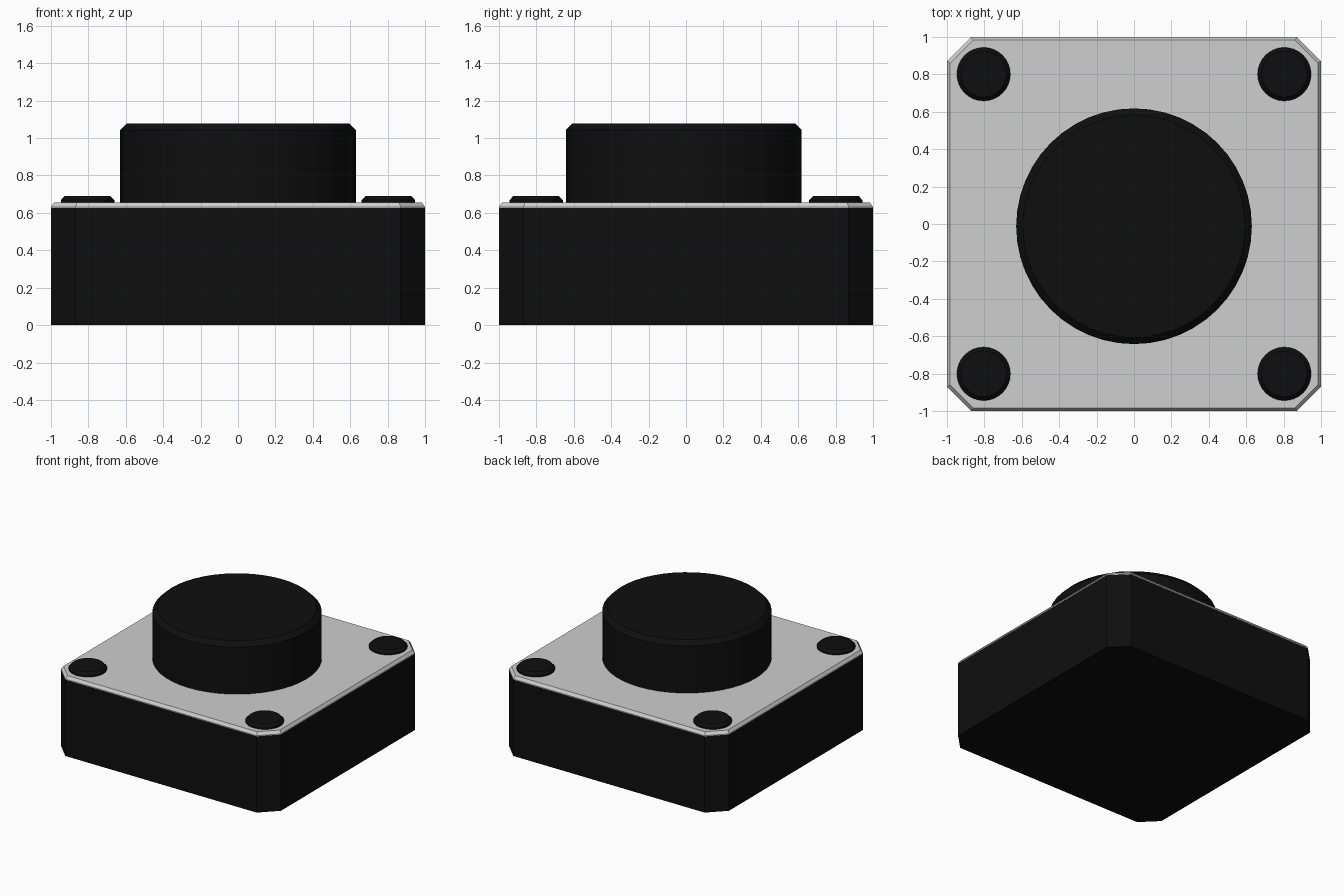
import bpy, bmesh, math

if "Cube" in bpy.data.objects:
    bpy.data.objects.remove(bpy.data.objects["Cube"])


def material(name, value):
    m = bpy.data.materials.new(name)
    m.diffuse_color = (value, value, value, 1)
    m.use_nodes = True
    m.node_tree.nodes["Principled BSDF"].inputs["Base Color"].default_value = m.diffuse_color
    return m


BLACK = material("black plastic", 0.0045)
GREY = material("light grey metal", 0.62)


def loft(name, rings, mat):
    """Solid from stacked rings of (x, y, z) points, capped at both ends."""
    bm = bmesh.new()
    loops = [[bm.verts.new(p) for p in ring] for ring in rings]
    n = len(loops[0])
    for a, b in zip(loops, loops[1:]):
        for i in range(n):
            j = (i + 1) % n
            bm.faces.new((a[i], a[j], b[j], b[i]))
    bm.faces.new(loops[0][::-1])
    bm.faces.new(loops[-1])
    bmesh.ops.recalc_face_normals(bm, faces=bm.faces)
    mesh = bpy.data.meshes.new(name)
    bm.to_mesh(mesh)
    bm.free()
    mesh.materials.append(mat)
    ob = bpy.data.objects.new(name, mesh)
    bpy.context.collection.objects.link(ob)
    return ob


def octagon(half, flat, z):
    """Square outline with cut corners."""
    pts = [(half, -flat), (half, flat), (flat, half), (-flat, half),
           (-half, flat), (-half, -flat), (-flat, -half), (flat, -half)]
    return [(x, y, z) for x, y in pts]


def circle(r, z, n, cx=0, cy=0):
    return [(cx + r * math.cos(math.tau * i / n),
             cy + r * math.sin(math.tau * i / n), z) for i in range(n)]


# Square housing
loft("housing", [octagon(1, 0.87, 0), octagon(1, 0.87, 0.626)], BLACK)

# Metal cover plate with bevelled rim
loft("cover_plate", [octagon(1, 0.87, 0.626), octagon(1, 0.87, 0.632),
                     octagon(0.983, 0.861, 0.656)], GREY)

# Round push button
loft("push_button", [circle(0.63, 0.64, 48, 0, -0.012), circle(0.63, 1.043, 48, 0, -0.012),
                     circle(0.594, 1.079, 48, 0, -0.012)], BLACK)

# Corner rivets
for sx, side in ((-1, "left"), (1, "right")):
    for sy, end in ((-1, "front"), (1, "back")):
        cx, cy = sx * 0.804, sy * 0.801
        loft(f"rivet_{end}_{side}", [circle(0.143, 0.64, 32, cx, cy),
                                     circle(0.143, 0.668, 32, cx, cy),
                                     circle(0.122, 0.69, 32, cx, cy)], BLACK)
